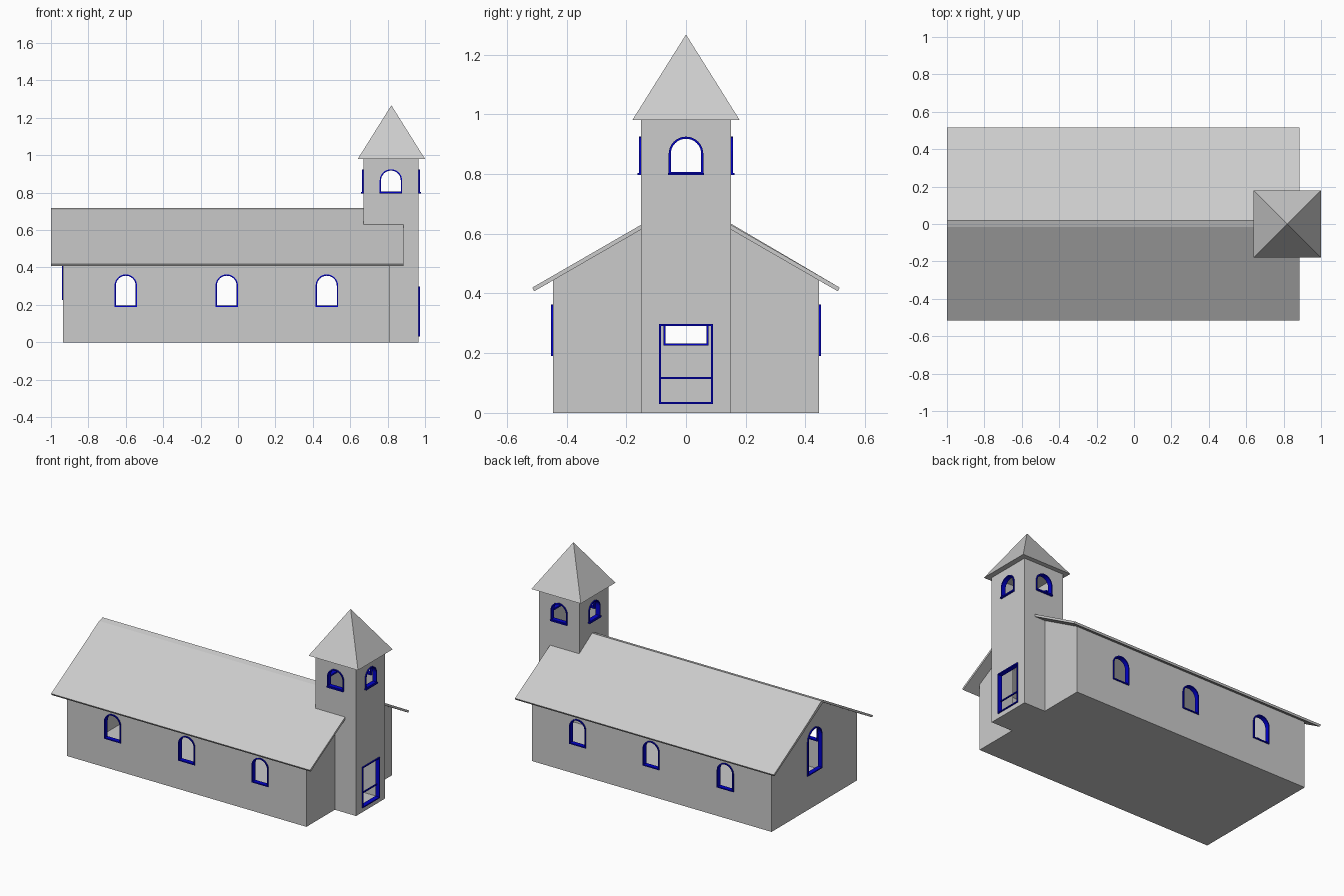
import bpy, bmesh, math
from mathutils import Matrix, Vector

if "Cube" in bpy.data.objects:
    bpy.data.objects.remove(bpy.data.objects["Cube"])


def material(name, rgb):
    m = bpy.data.materials.new(name)
    m.diffuse_color = (*rgb, 1)
    m.use_nodes = True
    m.node_tree.nodes["Principled BSDF"].inputs["Base Color"].default_value = m.diffuse_color
    return m


GREY = material("light grey", (0.6, 0.6, 0.6))
BLUE = material("deep blue", (0.0, 0.0, 0.6))
T = 0.008  # wall thickness

# Local x, local y and outward normal for plates facing each way
AXES = {
    "front": ((1, 0, 0), (0, 0, 1), (0, -1, 0)),
    "back": ((1, 0, 0), (0, 0, 1), (0, 1, 0)),
    "right": ((0, 1, 0), (0, 0, 1), (1, 0, 0)),
    "left": ((0, 1, 0), (0, 0, 1), (-1, 0, 0)),
    "down": ((1, 0, 0), (0, 1, 0), (0, 0, -1)),
}


def plate(name, loops, facing, distance, depth, mat):
    """Flat plate with holes; its outer face lies at `distance` along its normal."""
    curve = bpy.data.curves.new(name, "CURVE")
    curve.dimensions, curve.fill_mode = "2D", "BOTH"
    curve.extrude = depth / 2
    for pts in loops:
        s = curve.splines.new("POLY")
        s.points.add(len(pts) - 1)
        for p, (u, v) in zip(s.points, pts):
            p.co = (u, v, 0, 1)
        s.use_cyclic_u = True
    tmp = bpy.data.objects.new(name + "_outline", curve)
    bpy.context.collection.objects.link(tmp)
    bpy.context.view_layer.update()
    mesh = bpy.data.meshes.new_from_object(
        tmp.evaluated_get(bpy.context.evaluated_depsgraph_get()))
    bpy.data.objects.remove(tmp)
    u, v, n = (Vector(a) for a in AXES[facing])
    rot = Matrix((u, v, n)).transposed().to_4x4()
    mesh.transform(Matrix.Translation(n * (distance - depth / 2)) @ rot)
    bm = bmesh.new()
    bm.from_mesh(mesh)
    bmesh.ops.remove_doubles(bm, verts=bm.verts, dist=1e-5)
    bmesh.ops.recalc_face_normals(bm, faces=bm.faces)
    for f in bm.faces:
        f.smooth = False
    bm.to_mesh(mesh)
    bm.free()
    mesh.name = name
    mesh.materials.clear()
    mesh.materials.append(mat)
    ob = bpy.data.objects.new(name, mesh)
    bpy.context.collection.objects.link(ob)
    return ob


def rect(u0, u1, v0, v1):
    return [(u0, v0), (u1, v0), (u1, v1), (u0, v1)]


def arch(c, w, v0, v1, inset=0.0):
    """Round-topped opening centred on c."""
    r, spring = w / 2 - inset, v1 - w / 2
    pts = [(c - r, v0 + inset), (c + r, v0 + inset)]
    return pts + [(c + r * math.cos(a), spring + r * math.sin(a))
                  for a in (math.pi * i / 16 for i in range(17))]


def frame(name, outer, inner, facing, distance):
    plate(name, [outer, inner], facing, distance + 0.007, 0.03, BLUE)


def arch_frame(name, args, facing, distance):
    frame(name, arch(*args), arch(*args, inset=0.007), facing, distance)


def roof_z(y):
    return 0.63 - (abs(y) - 0.15) * 0.577


# Nave side walls with three arched windows each
windows = [(c, 0.12, 0.19, 0.363) for c in (-0.6, -0.06, 0.475)]
for side in ("front", "back"):
    plate("nave_wall_" + side, [rect(-0.935, 0.81, 0, 0.444)] +
          [arch(*w) for w in windows], side, 0.445, T, GREY)
    for i, w in enumerate(windows):
        arch_frame(f"nave_window_{side}_{i + 1}", w, side, 0.445)

# Rear gable wall with a tall arched window
rear = (0, 0.15, 0.225, 0.52)
gable = [(-0.445, 0), (0.445, 0), (0.445, 0.444), (0, 0.70), (-0.445, 0.444)]
plate("rear_gable_wall", [gable, arch(*rear)], "left", 0.935, T, GREY)
arch_frame("rear_window", rear, "left", 0.935)

# Entrance walls and roof wings either side of the tower
for s, side in ((-1, "front"), (1, "back")):
    plate("entrance_wall_" + side,
          [[(s * 0.15, 0), (s * 0.445, 0), (s * 0.445, 0.444), (s * 0.15, 0.614)]],
          "right", 0.81, T, GREY)
    plate("roof_wing_" + side,
          [[(s * 0.15, 0.63), (s * 0.515, roof_z(0.515)),
            (s * 0.508, roof_z(0.508) - 0.016), (s * 0.15, 0.614)]],
          "right", 0.885, 0.215, GREY)

# Main roof with a slightly raised, lopsided ridge strip
plate("main_roof",
      [[(-0.515, roof_z(0.515)), (-0.015, 0.707), (0.02, 0.717), (0.15, 0.63 + 0.004),
        (0.515, roof_z(0.515)), (0.508, roof_z(0.508) - 0.016), (0, 0.70),
        (-0.508, roof_z(0.508) - 0.016)]],
      "right", 0.67, 1.67, GREY)

# Floor under nave and tower
plate("floor", [[(-0.935, -0.445), (0.81, -0.445), (0.81, -0.15), (0.965, -0.15),
                 (0.965, 0.15), (0.81, 0.15), (0.81, 0.445), (-0.935, 0.445)]],
      "down", 0, 0.004, GREY)

# Tower walls, open to the nave below the roof
X = 0.8175
bell_x, bell_y = (X, 0.12, 0.80, 0.925), (0, 0.116, 0.80, 0.925)
door = rect(-0.09, 0.09, 0.03, 0.298)
side_wall = [(0.81, 0), (0.965, 0), (0.965, 0.98), (0.67, 0.98), (0.67, 0.6), (0.81, 0.6)]
for side in ("front", "back"):
    plate("tower_wall_" + side, [side_wall, arch(*bell_x)], side, 0.15, T, GREY)
plate("tower_wall_entrance", [rect(-0.15, 0.15, 0, 0.98), door, arch(*bell_y)],
      "right", 0.965, T, GREY)
plate("tower_wall_rear", [rect(-0.15, 0.15, 0.6, 0.98), arch(*bell_y)],
      "left", -0.67, T, GREY)

# Belfry window frames with projecting sills
for facing, dist, win in (("front", 0.15, bell_x), ("back", 0.15, bell_x),
                          ("right", 0.965, bell_y), ("left", -0.67, bell_y)):
    arch_frame("belfry_window_" + facing, win, facing, dist)
    plate("belfry_sill_" + facing,
          [rect(win[0] - 0.06, win[0] + 0.06, 0.796, 0.804)],
          facing, dist + 0.013, 0.035, BLUE)

# Door frame and inner rail
frame("door_frame", door, rect(-0.083, 0.083, 0.037, 0.291), "right", 0.965)
plate("door_rail", [rect(-0.09, 0.09, 0.113, 0.12)], "right", 0.955, 0.008, BLUE)

# Pyramid spire
bpy.ops.mesh.primitive_cone_add(vertices=4, radius1=0.18 * math.sqrt(2), radius2=0,
                                depth=0.287, location=(0.82, 0, 0.98 + 0.1435),
                                rotation=(0, 0, math.pi / 4))
spire = bpy.context.object
spire.name = "spire"
spire.data.materials.append(GREY)
